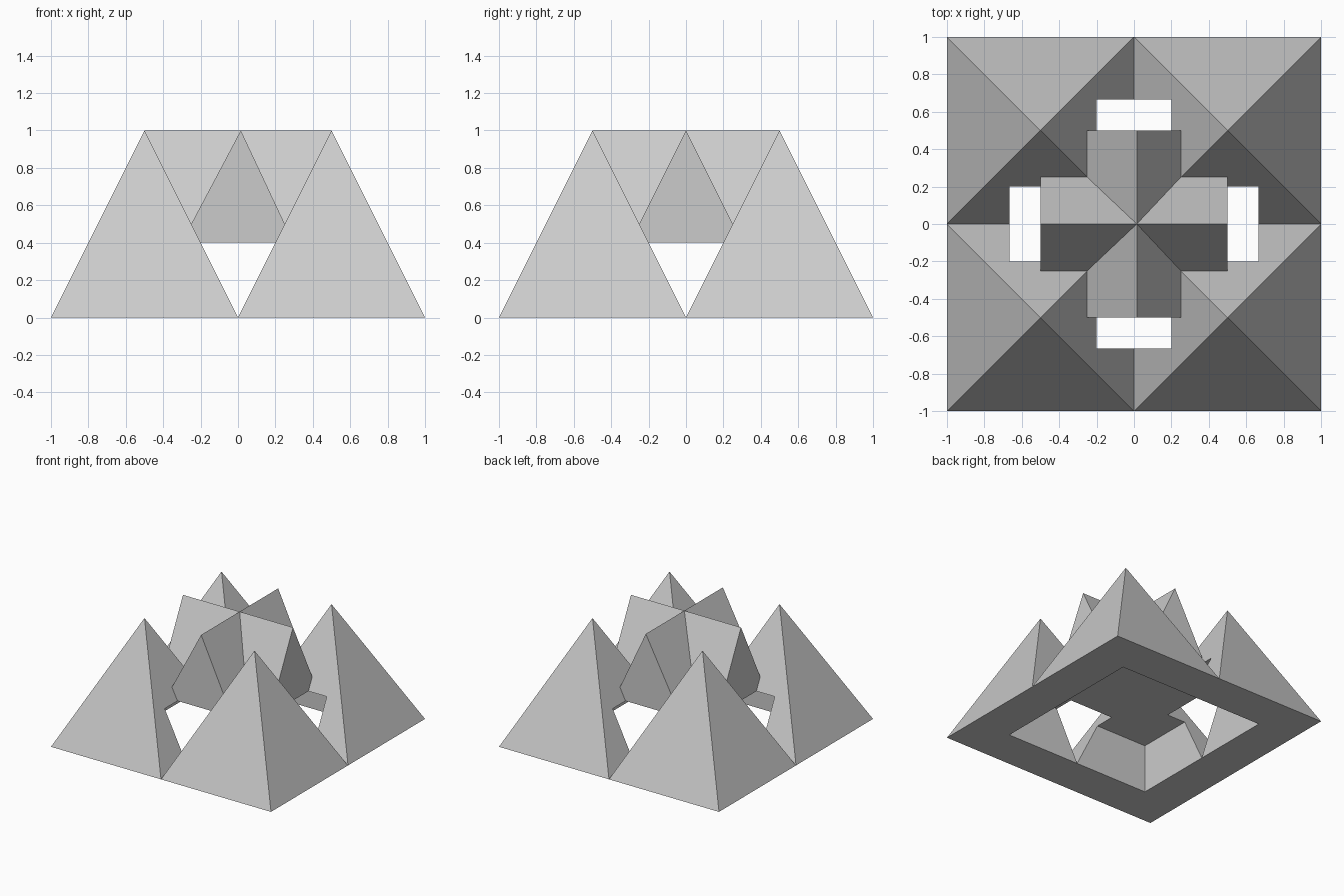
import bpy
import bmesh
from math import radians
from mathutils import Matrix

if "Cube" in bpy.data.objects:
    bpy.data.objects.remove(bpy.data.objects["Cube"], do_unlink=True)

grey = bpy.data.materials.new("plain_grey")
grey.use_nodes = True
colour = (0.6, 0.6, 0.6, 1)
grey.diffuse_color = colour
grey.node_tree.nodes["Principled BSDF"].inputs["Base Color"].default_value = colour


def finish(name, bm):
    """Turn a bmesh into a flat shaded object."""
    bmesh.ops.recalc_face_normals(bm, faces=bm.faces)
    mesh = bpy.data.meshes.new(name)
    bm.to_mesh(mesh)
    bm.free()
    mesh.materials.append(grey)
    obj = bpy.data.objects.new(name, mesh)
    bpy.context.collection.objects.link(obj)
    return obj


def pyramid(name, x, y):
    bm = bmesh.new()
    base = [bm.verts.new((x + dx, y + dy, 0))
            for dx, dy in ((-.5, -.5), (.5, -.5), (.5, .5), (-.5, .5))]
    tip = bm.verts.new((x, y, 1))
    bm.faces.new(base)
    for i in range(4):
        bm.faces.new((base[i], base[(i + 1) % 4], tip))
    return finish(name, bm)


def ridge_beam(name, ridge_x, turn):
    """Diamond section extruded along y, then turned about z."""
    bm = bmesh.new()
    section = ((0, 0), (.25, .5), (ridge_x, 1), (-.25, .5))
    face = bm.faces.new([bm.verts.new((x, -.5, z)) for x, z in section])
    ext = bmesh.ops.extrude_face_region(bm, geom=[face])
    moved = [g for g in ext["geom"] if isinstance(g, bmesh.types.BMVert)]
    bmesh.ops.translate(bm, vec=(0, 1, 0), verts=moved)
    bm.transform(Matrix.Rotation(radians(turn), 4, "Z"))
    return finish(name, bm)


def boolean(obj, other, operation):
    mod = obj.modifiers.new(operation.lower(), "BOOLEAN")
    mod.object = other
    mod.operation = operation
    mod.solver = "EXACT"
    bpy.context.view_layer.objects.active = obj
    bpy.ops.object.modifier_apply(modifier=mod.name)


# Four corner pyramids
parts = [pyramid(f"{row}_{side}_pyramid", x, y)
         for row, y in (("front", -.5), ("back", .5))
         for side, x in (("right", -.5), ("left", .5))]

# Crossed roof between them
roof = ridge_beam("crossed_roof", .015, 0)
cross_beam = ridge_beam("cross_beam", 0, 90)
boolean(roof, cross_beam, "UNION")
bpy.data.objects.remove(cross_beam, do_unlink=True)
parts.append(roof)

# Square hollow cut from below, with a flat ceiling
bm = bmesh.new()
bmesh.ops.create_cube(bm, size=1, matrix=Matrix.Translation((0, 0, -.1))
                      @ Matrix.Diagonal((4 / 3, 4 / 3, 1, 1)))
hollow = finish("hollow_cutter", bm)
hollow.hide_render = True
for part in parts:
    boolean(part, hollow, "DIFFERENCE")
bpy.data.objects.remove(hollow, do_unlink=True)
